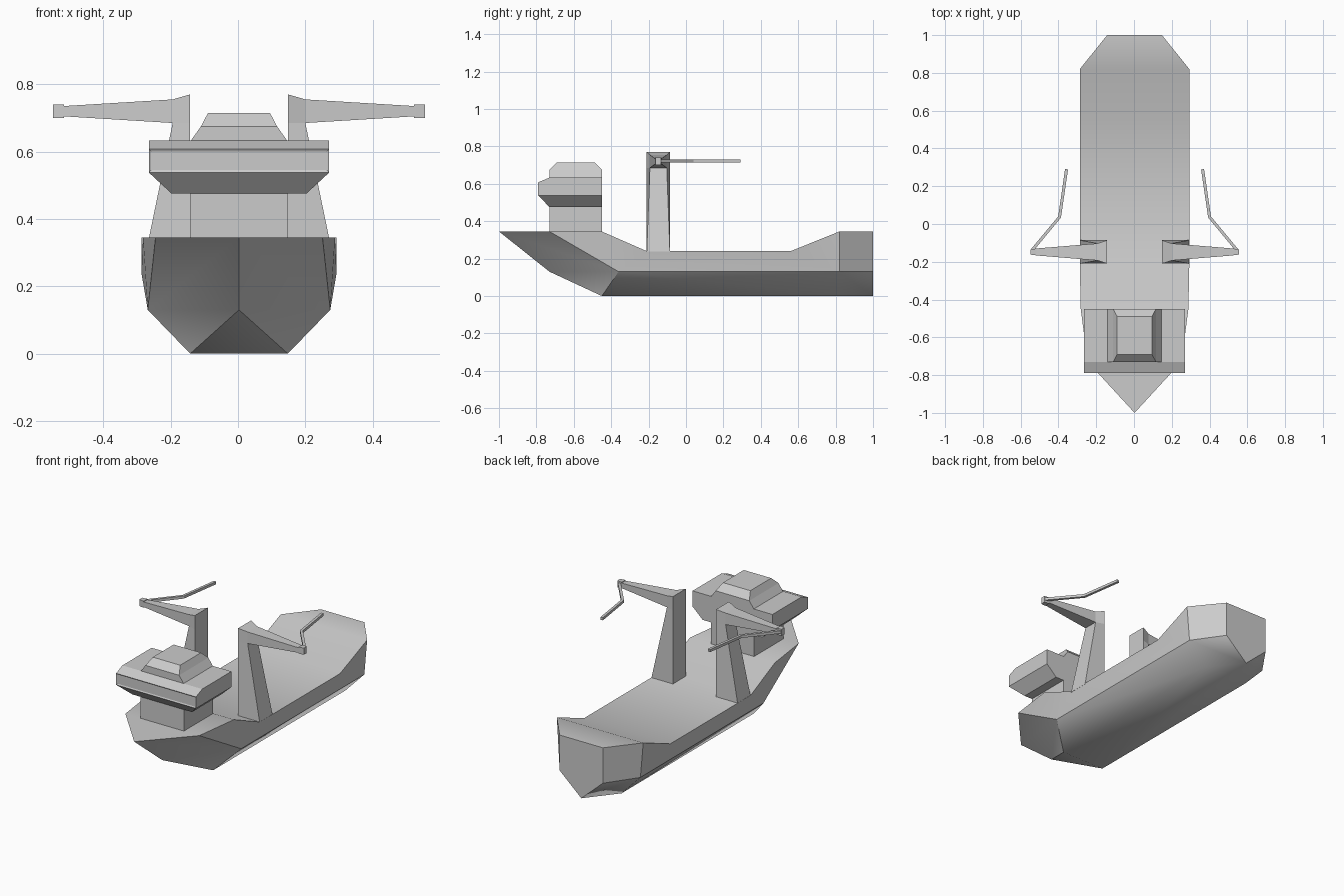
import bpy, bmesh, math
from mathutils import Vector

cube = bpy.data.objects.get("Cube")
if cube:
    bpy.data.objects.remove(cube, do_unlink=True)

grey = bpy.data.materials.new("plain_grey")
grey.use_nodes = True
grey.diffuse_color = (0.6, 0.6, 0.6, 1)
grey.node_tree.nodes["Principled BSDF"].inputs["Base Color"].default_value = (0.6, 0.6, 0.6, 1)

CENTRE = 0.003  # tiny sideways offset shared by all parts


def finish(bm, name):
    bmesh.ops.recalc_face_normals(bm, faces=bm.faces)
    mesh = bpy.data.meshes.new(name)
    bm.to_mesh(mesh)
    bm.free()
    mesh.materials.append(grey)
    obj = bpy.data.objects.new(name, mesh)
    obj.location.x = CENTRE
    bpy.context.collection.objects.link(obj)
    return obj


def loft(name, rings):
    """Skin a list of equal-length rings and cap both ends."""
    bm = bmesh.new()
    loops = [[bm.verts.new(p) for p in ring] for ring in rings]
    n = len(loops[0])
    for a, b in zip(loops, loops[1:]):
        for i in range(n):
            j = (i + 1) % n
            bm.faces.new((a[i], a[j], b[j], b[i]))
    bm.faces.new(loops[0][::-1])
    bm.faces.new(loops[-1])
    return finish(bm, name)


def rect_z(hw, y0, y1, z):
    return [(-hw, y0, z), (hw, y0, z), (hw, y1, z), (-hw, y1, z)]


# Hull: half outline points for deck (D), chine (C) and bottom (B), mirrored
half = {
    "D0": (0, -1, .345), "D1": (.248, -.73, .345), "D2": (.285, -.45, .345),
    "D3": (.29, -.21, .24), "D4": (.29, .56, .24), "D5": (.29, .82, .345),
    "D6": (.145, 1, .345),
    "C0": (0, -.73, .13), "C1": (.271, -.36, .13), "C2": (.271, .82, .13),
    "C3": (.145, 1, .13),
    "B1": (.145, -.45, 0), "B2": (.145, .82, 0), "B3": (0, 1, 0),
}
bm = bmesh.new()
left = {k: bm.verts.new(p) for k, p in half.items()}
right = {k: left[k] if p[0] == 0 else bm.verts.new((-p[0], p[1], p[2]))
         for k, p in half.items()}
side_faces = ["D0 D1 C1 C0", "D1 D2 C1", "D2 D3 C1", "D3 D4 C2 C1", "D4 D5 C2",
              "D5 D6 C3 C2", "C0 C1 B1", "C1 C2 B2 B1", "C2 C3 B3 B2"]
for f in side_faces:
    for side in (left, right):
        bm.faces.new([side[k] for k in f.split()])
# Deck strips, transom, forefoot and flat bottom
bm.faces.new((left["D0"], left["D1"], right["D1"]))
for i in range(1, 6):
    a, b = f"D{i}", f"D{i + 1}"
    bm.faces.new((left[a], left[b], right[b], right[a]))
bm.faces.new((left["D6"], left["C3"], left["B3"], right["C3"], right["D6"]))
bm.faces.new((left["C0"], left["B1"], right["B1"]))
bm.faces.new((left["B1"], left["B2"], left["B3"], right["B2"], right["B1"]))
bmesh.ops.recalc_face_normals(bm, faces=bm.faces)
for f in bm.faces:
    f.smooth = True
for e in bm.edges:
    on_bottom = all(v.co.z < .01 for v in e.verts)
    e.smooth = on_bottom or e.calc_face_angle(0) < math.radians(30)
finish(bm, "hull")

# Bridge: column, flared wheelhouse and roof cabin
loft("bridge_column", [rect_z(.145, -.73, -.45, .34), rect_z(.145, -.73, -.45, .48)])
house = loft("wheelhouse", [
    rect_z(.20, -.73, -.45, .475), rect_z(.268, -.79, -.45, .538),
    rect_z(.268, -.79, -.45, .608), rect_z(.268, -.73, -.45, .633)])
loft("roof_cabin", [
    rect_z(.145, -.73, -.45, .63), rect_z(.113, -.73, -.45, .675),
    rect_z(.092, -.69, -.49, .715)])

# Recessed front window band
bm = bmesh.new()
bm.from_mesh(house.data)
front = [f for f in bm.faces if f.normal.y < -.99]
bmesh.ops.inset_region(bm, faces=front, thickness=.01, depth=-.004)
bm.to_mesh(house.data)
bm.free()

# Cranes on both sides
YC = -.148


def ring_x(s, x, hy, z0, z1):
    return [(s * x, YC - hy, z0), (s * x, YC + hy, z0),
            (s * x, YC + hy, z1), (s * x, YC - hy, z1)]


def crane_level(s, x_out, hy, z_in, z_out):
    return [(s * .145, YC - .062, z_in), (s * x_out, YC - hy, z_out),
            (s * x_out, YC + hy, z_out), (s * .145, YC + .062, z_in)]


def bar(name, path, r):
    """Square bar following a level path."""
    pts = [Vector(p) for p in path]
    rings = []
    for i, p in enumerate(pts):
        d = (pts[min(i + 1, len(pts) - 1)] - pts[max(i - 1, 0)]).normalized()
        w = Vector((-d.y, d.x, 0)) * r
        h = Vector((0, 0, r))
        rings.append([p - w - h, p + w - h, p + w + h, p - w + h])
    loft(name, rings)


for s, tag in ((1, "left"), (-1, "right")):
    loft(tag + "_crane_post", [
        crane_level(s, .29, .062, .235, .235),
        crane_level(s, .197, .045, .685, .685),
        crane_level(s, .197, .045, .77, .755)])
    loft(tag + "_crane_arm", [
        ring_x(s, .197, .045, .685, .755), ring_x(s, .525, .018, .705, .735)])
    loft(tag + "_crane_head", [
        ring_x(s, .52, .018, .70, .74), ring_x(s, .552, .014, .70, .74)])
    bar(tag + "_crane_jib", [(s * .542, YC + .01, .722), (s * .397, .037, .722),
                             (s * .36, .29, .722)], .008)
